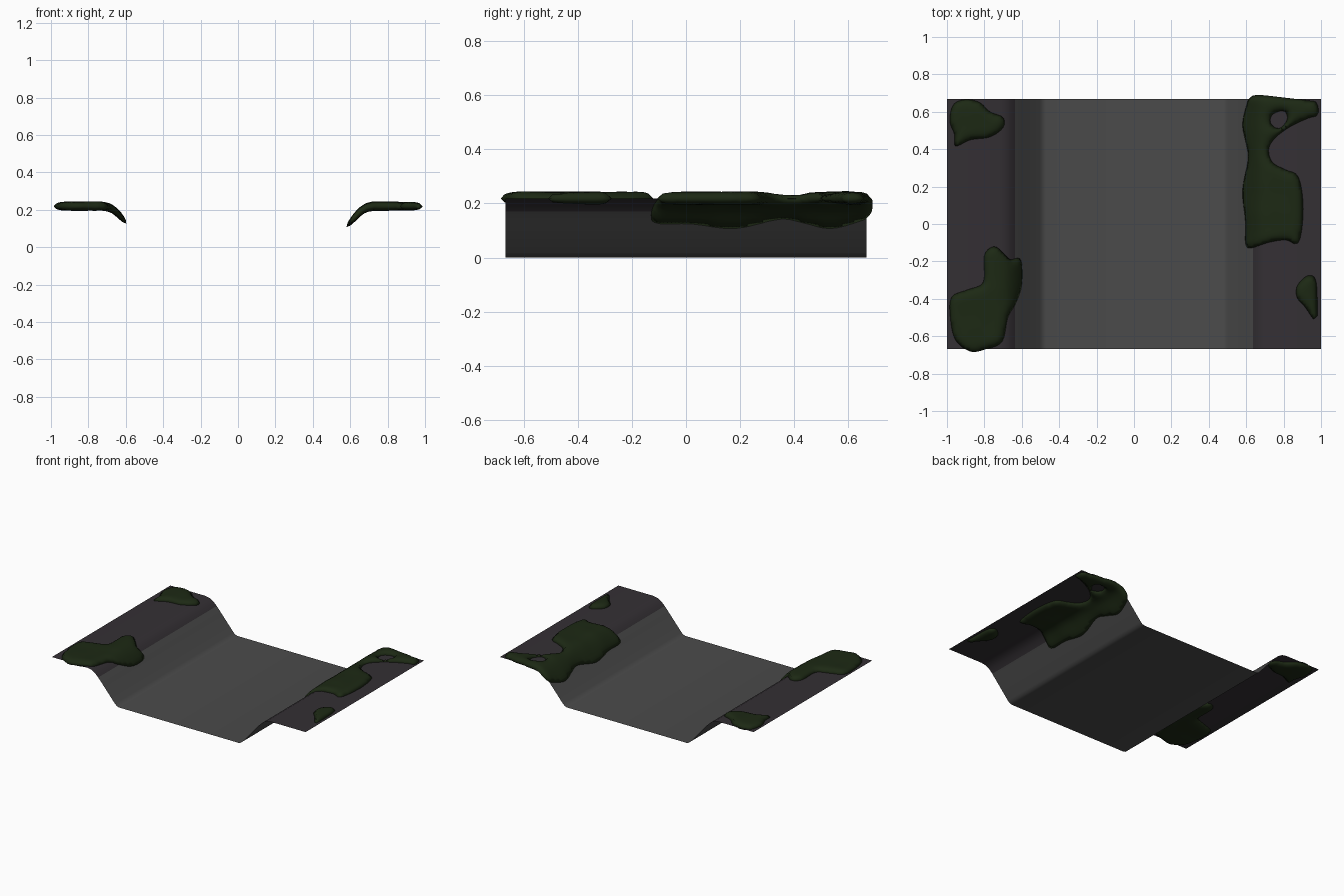
import bpy, bmesh, math
from mathutils import Vector, noise

if "Cube" in bpy.data.objects:
    bpy.data.objects.remove(bpy.data.objects["Cube"])

# half cross-section of the channel sheet (x, z)
HALF = [(0, 0), (.47, 0), (.488, .005), (.503, .018), (.60, .13), (.635, .17),
        (.66, .194), (.69, .211), (.725, .218), (1, .218)]


def height(x):
    x = abs(x)
    for (a, za), (b, zb) in zip(HALF, HALF[1:]):
        if x <= b:
            return za + (zb - za) * (x - a) / (b - a)
    return HALF[-1][1]


def normal(x):
    e = .025
    s = (height(x + e) - height(x - e)) / (2 * e)
    return Vector((-s, 0, 1)).normalized()


def material(name, colour):
    m = bpy.data.materials.new(name)
    m.diffuse_color = (*colour, 1)
    m.use_nodes = True
    m.node_tree.nodes["Principled BSDF"].inputs["Base Color"].default_value = m.diffuse_color
    return m


def finish(name, bm, mats):
    me = bpy.data.meshes.new(name)
    bm.to_mesh(me)
    bm.free()
    for m in mats:
        me.materials.append(m)
    ob = bpy.data.objects.new(name, me)
    bpy.context.collection.objects.link(ob)
    for p in me.polygons:
        p.use_smooth = True
    return ob


bed_mat = material("bed_grey", (.07, .07, .07))
bank_mat = material("bank_dark", (.034, .029, .034))
moss_mat = material("moss_green", (.012, .022, .007))

# channel sheet: mirrored profile swept along y
bm = bmesh.new()
profile = [(-x, z) for x, z in HALF[:0:-1]] + HALF[1:]
rows = [[bm.verts.new((x, y, z)) for x, z in profile] for y in (-.667, .667)]
for i in range(len(profile) - 1):
    f = bm.faces.new((rows[0][i], rows[0][i + 1], rows[1][i + 1], rows[1][i]))
    f.material_index = int(abs(f.calc_center_median().x) > .63)
finish("channel_sheet", bm, [bed_mat, bank_mat])


def smooth_loop(pts, n=4):
    """Closed Catmull-Rom curve through pts."""
    out, c = [], len(pts)
    for i in range(c):
        p0, p1, p2, p3 = (Vector(pts[(i + k) % c]) for k in (-1, 0, 1, 2))
        for j in range(n):
            t = j / n
            out.append(.5 * (2 * p1 + (p2 - p0) * t + (2 * p0 - 5 * p1 + 4 * p2 - p3) * t * t
                             + (3 * p1 - p0 - 3 * p2 + p3) * t ** 3))
    return out


def moss(name, loops, thick=.027, cell=.014):
    """Pillow-shaped moss patch wrapped on both sides of the sheet."""
    segs = []
    for lp in loops:
        s = smooth_loop(lp)
        segs += list(zip(s, s[1:] + s[:1]))

    def inside(p):
        hit = False
        for a, b in segs:
            if (a.y > p.y) != (b.y > p.y) and p.x < a.x + (b.x - a.x) * (p.y - a.y) / (b.y - a.y):
                hit = not hit
        return hit

    def nearest(p):
        best, bd = None, 9
        for a, b in segs:
            d = b - a
            t = max(0, min(1, (p - a).dot(d) / max(d.length_squared, 1e-9)))
            q = a + d * t
            if (q - p).length < bd:
                best, bd = q, (q - p).length
        return best, bd

    xs = [p.x for s in segs for p in s]
    ys = [p.y for s in segs for p in s]
    x0, y0 = min(xs) - cell, min(ys) - cell
    cells = [(i, j) for i in range(int((max(xs) - x0) / cell) + 2)
             for j in range(int((max(ys) - y0) / cell) + 2)
             if inside(Vector((x0 + (i + .5) * cell, y0 + (j + .5) * cell)))]
    count = {}
    for i, j in cells:
        for k in ((i, j), (i + 1, j), (i + 1, j + 1), (i, j + 1)):
            count[k] = count.get(k, 0) + 1

    bm = bmesh.new()
    top, low = {}, {}
    for k, n in count.items():
        p = Vector((x0 + k[0] * cell, y0 + k[1] * cell))
        q, d = nearest(p)
        if n < 4:                       # rim vertex, shared by both skins
            top[k] = low[k] = bm.verts.new((q.x, q.y, height(q.x)))
            continue
        nrm = normal(p.x)
        h = thick * math.sqrt(1 - (1 - min(d / .055, 1)) ** 2)
        h *= (.45 + .55 * nrm.z ** 2) * (.93 + .12 * noise.noise((p.x * 9, p.y * 9, 0)))
        base = Vector((p.x, p.y, height(p.x)))
        top[k] = bm.verts.new(base + nrm * h)
        low[k] = bm.verts.new(base - nrm * h * .88)
    for i, j in cells:
        ks = ((i, j), (i + 1, j), (i + 1, j + 1), (i, j + 1))
        bm.faces.new([top[k] for k in ks])
        vs = [low[k] for k in reversed(ks)]
        if any(low[k] is not top[k] for k in ks):
            bm.faces.new(vs)
    finish(name, bm, [moss_mat])


# moss patches: outlines in plan (x, y)
moss("moss_right_large", [
    [(.62, .675), (.665, .69), (.81, .675), (.93, .66), (.975, .65), (.985, .585), (.93, .565),
     (.835, .52), (.755, .46), (.72, .40), (.74, .33), (.81, .29), (.88, .25), (.905, .08),
     (.88, -.1), (.81, -.085), (.715, -.1), (.63, -.128), (.597, -.11), (.595, .02),
     (.58, .18), (.61, .345), (.60, .425), (.58, .53), (.60, .63)],
    [(.80, .605), (.82, .56), (.775, .51), (.73, .54), (.74, .585)]])
moss("moss_right_small", [
    [(.93, -.275), (.97, -.295), (.98, -.4), (.975, -.52), (.915, -.445), (.87, -.39),
     (.875, -.325)]])
moss("moss_left_back", [
    [(-.965, .64), (-.9, .665), (-.825, .65), (-.77, .6), (-.7, .57), (-.7, .515),
     (-.77, .465), (-.875, .45), (-.955, .415), (-.96, .48), (-.985, .55)]])
moss("moss_left_front", [
    [(-.745, -.12), (-.69, -.165), (-.66, -.19), (-.605, -.19), (-.6, -.325), (-.635, -.43),
     (-.675, -.5), (-.705, -.63), (-.795, -.67), (-.875, -.682), (-.955, -.62), (-.982, -.5),
     (-.975, -.39), (-.885, -.35), (-.805, -.31), (-.8, -.165)]])
